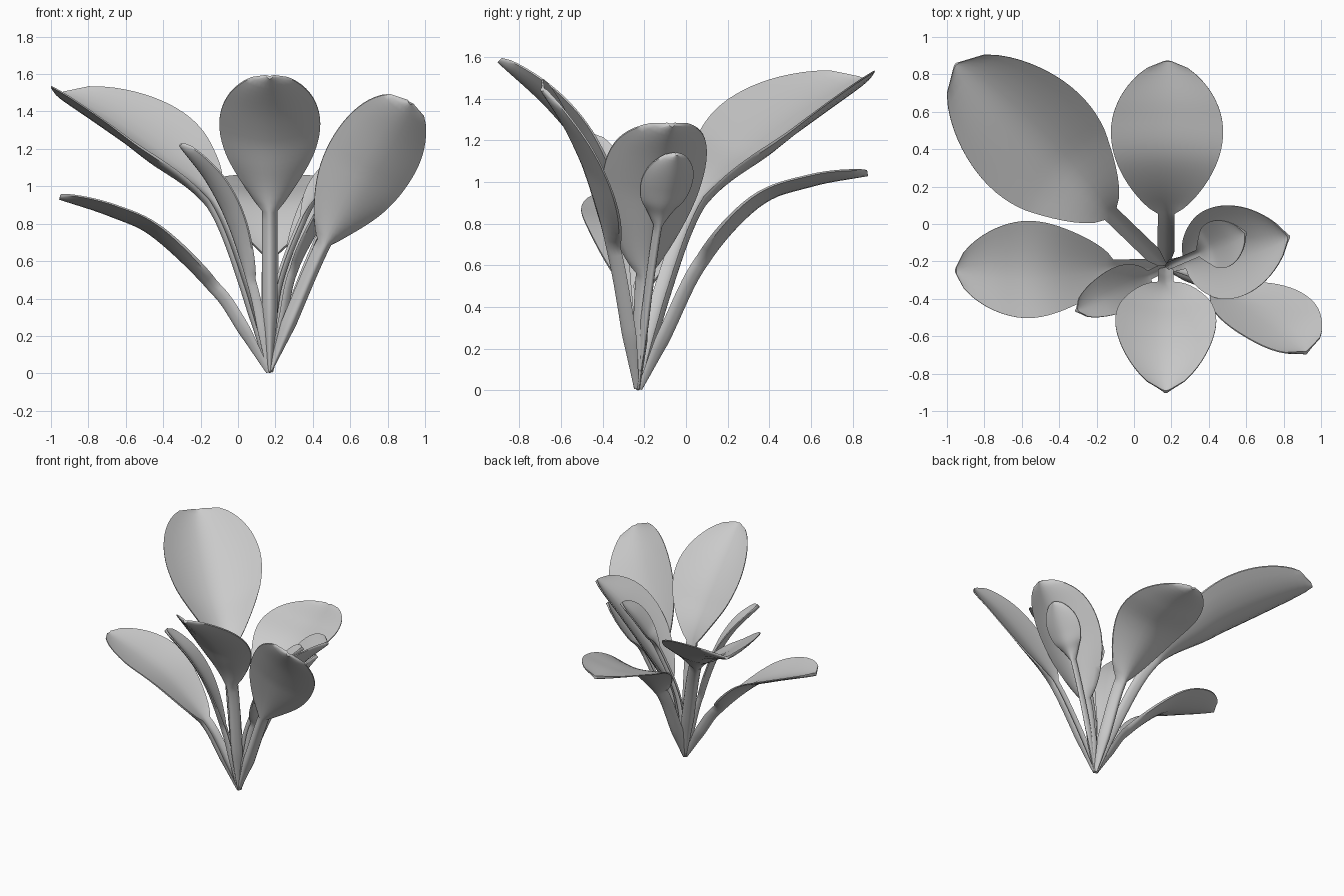
import bpy, math
from mathutils import Vector, Quaternion

cube = bpy.data.objects.get("Cube")
if cube:
    bpy.data.objects.remove(cube)

mat = bpy.data.materials.new("plain grey")
mat.use_nodes = True
GREY = (0.6, 0.6, 0.6, 1)
mat.diffuse_color = GREY
mat.node_tree.nodes["Principled BSDF"].inputs["Base Color"].default_value = GREY

ROOT = Vector((0.17, -0.23, 0.01))
ACROSS = 10      # quads across a leaf
STEPS = 8        # rows per path span


def spline(pts, t):
    """Catmull-Rom point on the path at parameter t."""
    i = min(int(t), len(pts) - 2)
    u = t - i
    b, c = pts[i], pts[i + 1]
    a = pts[i - 1] if i else 2 * b - c
    d = pts[i + 2] if i + 2 < len(pts) else 2 * c - b
    return 0.5 * (2 * b + (c - a) * u + (2 * a - 5 * b + 4 * c - d) * u ** 2
                  + (3 * b - a - 3 * c + d) * u ** 3)


def leaf(name, tip, rise, half_width, lift, stalk, twist=0, blunt=0.62, sway=0):
    """Loft a stalk and a cupped blade; rise lists (fraction outward, height)."""
    tip = Vector(tip)
    out = Vector((tip.x - ROOT.x, tip.y - ROOT.y, 0))
    level = Vector((-out.y, out.x, 0)).normalized()
    pts = [ROOT] + [Vector((ROOT.x, ROOT.y, z)) + out * f + level * (sway * f * (1 - f))
                    for f, z in rise] + [tip]
    spans = len(pts) - 1
    rows = spans * STEPS
    verts, faces = [], []
    for r in range(rows + 1):
        t = spans * r / rows
        p = spline(pts, t)
        tangent = (spline(pts, min(t + 0.05, spans)) - spline(pts, max(t - 0.05, 0))).normalized()
        side = Quaternion(tangent, math.radians(twist)) @ level
        up = tangent.cross(side)
        # stalk widens from the root, blade swells then closes at the tip
        s = max(0, (t - 2) / (spans - 2))
        power = 0.75 + (blunt - 0.75) * s
        swell = max(0, math.sin(math.pi * s ** 1.12)) ** power
        base = stalk * min(1, 0.25 + t) * (1 - s ** 3 * 0.5)
        w = base + (half_width - base) * swell
        cup = lift * swell + base * 0.35 * (1 - swell)
        thick = 0.022 + (stalk * 0.9 * min(1, 0.2 + t) - 0.01) * (1 - min(1, 2.2 * s))
        ring = []
        for j in range(ACROSS + 1):
            u = 2 * j / ACROSS - 1
            ring.append(p + side * (w * u) + up * (cup * abs(u) ** 1.6))
        for j in reversed(range(ACROSS + 1)):
            u = 2 * j / ACROSS - 1
            ring.append(ring[j] - up * thick * (0.35 + 0.65 * (1 - u * u)))
        verts += ring
    n = 2 * (ACROSS + 1)
    for r in range(rows):
        for j in range(n):
            k = (j + 1) % n
            faces.append((r * n + j, r * n + k, (r + 1) * n + k, (r + 1) * n + j))
    faces.append(tuple(reversed(range(n))))
    faces.append(tuple(range(rows * n, rows * n + n)))
    mesh = bpy.data.meshes.new(name)
    mesh.from_pydata(verts, [], faces)
    mesh.materials.append(mat)
    mesh.validate()
    ob = bpy.data.objects.new(name, mesh)
    bpy.context.collection.objects.link(ob)
    bpy.ops.object.select_all(action='DESELECT')
    ob.select_set(True)
    bpy.context.view_layer.objects.active = ob
    bpy.ops.object.mode_set(mode='EDIT')
    bpy.ops.mesh.select_all(action='SELECT')
    bpy.ops.mesh.normals_make_consistent(inside=False)
    bpy.ops.object.mode_set(mode='OBJECT')
    bpy.ops.object.shade_smooth_by_angle(angle=math.radians(50))


# Large outer leaves
leaf("large_back_leaf", (-0.95, 0.85, 1.5),
     [(0.1, 0.45), (0.27, 0.92), (0.52, 1.14), (0.76, 1.33)], 0.345, 0.15, 0.045, blunt=0.5)
leaf("back_leaf", (0.18, 0.87, 1.05),
     [(0.12, 0.32), (0.27, 0.64), (0.51, 0.9), (0.76, 1.0)], 0.3, 0.04, 0.045)
leaf("low_side_leaf", (-0.95, -0.25, 0.95),
     [(0.14, 0.3), (0.26, 0.48), (0.53, 0.74), (0.76, 0.86)], 0.26, 0.05, 0.045)
leaf("front_leaf", (0.17, -0.89, 1.59),
     [(0.06, 0.42), (0.14, 0.87), (0.36, 1.14), (0.64, 1.37)], 0.27, 0.08, 0.042)
leaf("front_side_leaf", (0.92, -0.68, 1.45),
     [(0.16, 0.35), (0.35, 0.7), (0.56, 0.97), (0.79, 1.24)], 0.25, 0.04, 0.04,
     twist=-46, blunt=0.45, sway=0.25)
leaf("side_leaf", (0.82, -0.07, 1.28),
     [(0.08, 0.3), (0.17, 0.56), (0.42, 0.84), (0.72, 1.1)], 0.25, 0.1, 0.035)

# Small young leaves
leaf("young_inner_leaf", (0.59, -0.05, 1.17),
     [(0.08, 0.45), (0.42, 0.84), (0.6, 0.96), (0.8, 1.08)], 0.13, 0.03, 0.02)
leaf("young_outer_leaf", (0.71, -0.05, 1.14),
     [(0.24, 0.42), (0.53, 0.79), (0.7, 0.91), (0.86, 1.03)], 0.13, 0.03, 0.02)
leaf("young_front_leaf", (-0.3, -0.46, 1.23),
     [(0.1, 0.3), (0.2, 0.5), (0.4, 0.79), (0.66, 1.03)], 0.12, 0.03, 0.025, blunt=0.5)
